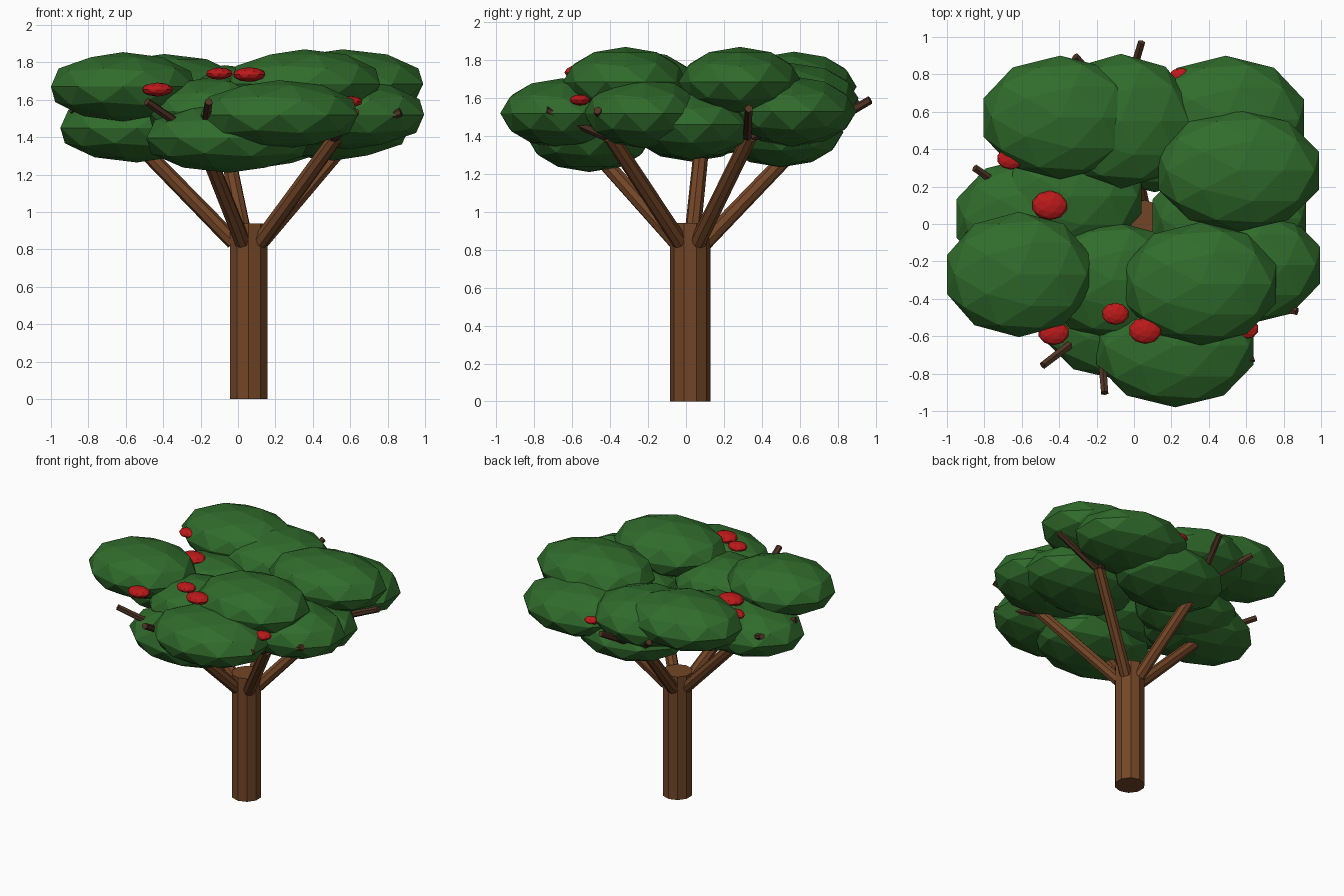
import bpy, math
from mathutils import Vector


def material(name, rgb):
    m = bpy.data.materials.new(name)
    m.diffuse_color = (*rgb, 1)
    return m


BARK = material("bark", (0.17, 0.06, 0.02))
TWIG = material("dark_bark", (0.08, 0.035, 0.018))
LEAF = material("leaf", (0.03, 0.15, 0.025))
FRUIT = material("fruit", (0.5, 0.01, 0.01))


def limb(name, a, b, r1, r2, sides, mat):
    a, b = Vector(a), Vector(b)
    d = b - a
    bpy.ops.mesh.primitive_cone_add(vertices=sides, radius1=r1, radius2=r2,
                                    depth=d.length, location=(a + b) / 2)
    o = bpy.context.object
    o.rotation_euler = d.to_track_quat('Z', 'Y').to_euler()
    o.name = name
    o.data.materials.append(mat)


def blob(name, c, r, mat):
    bpy.ops.mesh.primitive_ico_sphere_add(subdivisions=2, radius=1, location=c)
    o = bpy.context.object
    o.scale = (r[0] / 0.951, r[1], r[2])
    o.name = name
    o.data.materials.append(mat)


CX, CY = 0.057, 0.022


def polar(r, deg, z):
    t = math.radians(deg)
    return (CX + r * math.cos(t), CY + r * math.sin(t), z)


# trunk
limb("trunk", (CX, CY, 0), (CX, CY, 0.94), 0.106, 0.106, 10, BARK)

# five branches, each forking into two twigs
for i, tip_z in enumerate((1.545, 1.59, 1.55, 1.59, 1.535)):
    a = 30 + 72 * i
    limb("branch", polar(0.08, a, 0.84), polar(0.63, a, 1.4), 0.043, 0.04, 8, BARK)
    for s in (-11, 11):
        limb("twig", polar(0.6, a, 1.38), polar(0.95, a + s, tip_z), 0.026, 0.022, 6, TWIG)

# foliage clumps: centre, radii
clumps = [
    # upper layer
    ((-0.395, 0.57, 1.66), (0.41, 0.33)),
    ((0.56, 0.285, 1.685), (0.43, 0.325)),
    ((-0.615, -0.27, 1.67), (0.385, 0.335)),
    ((0.355, -0.32, 1.685), (0.405, 0.33)),
    ((-0.07, 0.55, 1.60), (0.385, 0.36)),
    # middle layer
    ((0.49, 0.56, 1.53), (0.42, 0.34)),
    ((0.22, -0.65, 1.52), (0.42, 0.33)),
    ((0.59, -0.22, 1.52), (0.405, 0.32)),
    ((-0.12, -0.30, 1.54), (0.36, 0.32)),
    ((-0.34, 0.15, 1.48), (0.38, 0.31)),
    # lower layer
    ((-0.54, 0.03, 1.45), (0.41, 0.33)),
    ((0.51, 0.03, 1.46), (0.41, 0.33)),
    ((-0.05, -0.51, 1.395), (0.44, 0.33)),
    ((0.11, 0.50, 1.42), (0.40, 0.33)),
]
for c, (rx, ry) in clumps:
    blob("foliage", c, (rx, ry, 0.185), LEAF)

# fruit
for c, s in [((-0.43, -0.58, 1.655), 1.0), ((-0.10, -0.48, 1.74), 0.87),
             ((0.06, -0.57, 1.735), 1.05), ((0.60, -0.56, 1.59), 0.8),
             ((-0.45, 0.10, 1.65), 1.15), ((-0.66, 0.35, 1.69), 0.87),
             ((0.25, 0.78, 1.57), 0.8)]:
    blob("fruit", c, (0.08 * s, 0.068 * s, 0.037 * s), FRUIT)
